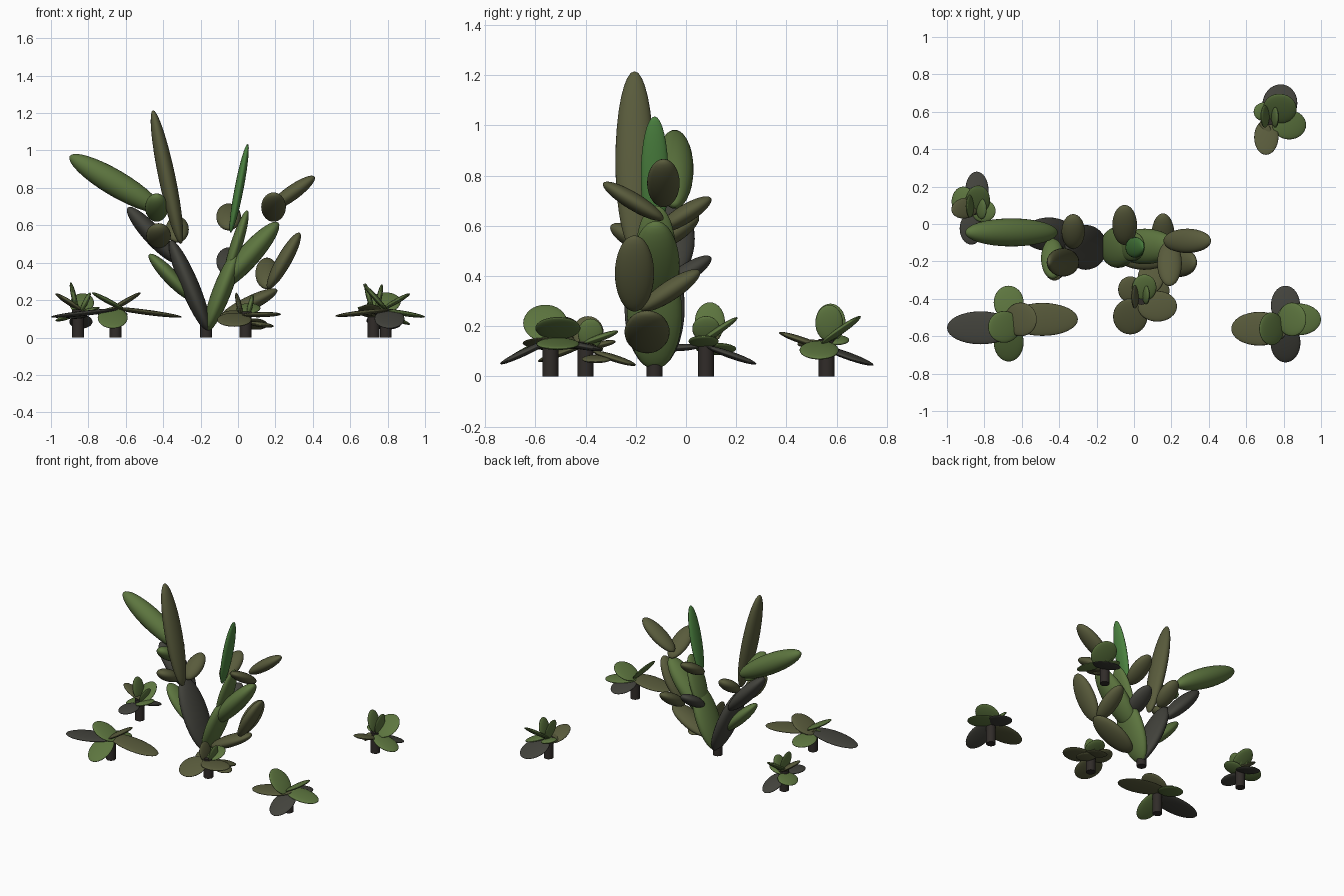
import bpy
from mathutils import Vector, Matrix


def material(name, rgb):
    m = bpy.data.materials.new(name)
    m.diffuse_color = (*rgb, 1)
    return m


MATS = {
    "green": material("leaf_green", (0.11, 0.18, 0.05)),
    "bright": material("leaf_bright", (0.07, 0.22, 0.05)),
    "olive": material("leaf_olive", (0.10, 0.105, 0.045)),
    "grey": material("leaf_grey", (0.055, 0.055, 0.045)),
    "stem": material("stem_brown", (0.03, 0.025, 0.022)),
}


# Leaf or pad: an ellipsoid stretched from base to tip, width axis kept horizontal
def leaf(name, base, tip, width, thick, col):
    base, tip = Vector(base), Vector(tip)
    d = tip - base
    lon = d.normalized()
    side = Vector((0, 0, 1)).cross(lon).normalized()
    nrm = side.cross(lon)
    bpy.ops.mesh.primitive_uv_sphere_add(segments=28, ring_count=16)
    ob = bpy.context.object
    ob.name = name
    m = Matrix((side * width, nrm * thick, lon * d.length / 2)).transposed().to_4x4()
    if m.determinant() < 0:
        m = Matrix((-side * width, nrm * thick, lon * d.length / 2)).transposed().to_4x4()
    m.translation = (base + tip) / 2
    ob.data.transform(m)
    ob.data.materials.append(MATS[col])
    bpy.ops.object.shade_smooth()


def stem(name, x, y, h):
    bpy.ops.mesh.primitive_cylinder_add(vertices=20, radius=0.032, depth=h,
                                        location=(x, y, h / 2))
    ob = bpy.context.object
    ob.name = name
    ob.data.materials.append(MATS["stem"])
    bpy.ops.object.shade_smooth_by_angle()


# Big plant: pads leaning left or right (y, base x z, tip x z, width, thickness)
def side_pad(name, y, bx, bz, tx, tz, w, t, col):
    leaf(name, (bx, y, bz), (tx, y, tz), w, t, col)


stem("big_stem", -0.17, -0.125, 0.12)
side_pad("left_base_pad", -0.125, -0.155, 0.03, -0.36, 0.52, 0.12, 0.05, "grey")
side_pad("left_middle_pad", -0.055, -0.32, 0.40, -0.59, 0.695, 0.09, 0.05, "grey")
side_pad("left_top_pad", -0.045, -0.41, 0.68, -0.90, 0.97, 0.075, 0.07, "green")
side_pad("left_low_pad", -0.13, -0.24, 0.20, -0.475, 0.445, 0.08, 0.04, "green")
side_pad("tall_pad", -0.205, -0.305, 0.50, -0.455, 1.215, 0.076, 0.045, "olive")
side_pad("right_base_pad", -0.125, -0.17, 0.03, 0.0, 0.47, 0.11, 0.05, "green")
side_pad("middle_pad", -0.12, -0.07, 0.30, 0.05, 0.68, 0.08, 0.032, "green")
side_pad("middle_top_pad", -0.125, -0.04, 0.56, 0.052, 1.035, 0.055, 0.024, "bright")
side_pad("right_middle_pad", -0.12, -0.10, 0.26, 0.215, 0.615, 0.095, 0.06, "green")
side_pad("right_top_pad", -0.09, 0.16, 0.68, 0.41, 0.86, 0.065, 0.04, "olive")
side_pad("right_outer_pad", -0.205, 0.16, 0.26, 0.33, 0.56, 0.078, 0.04, "olive")
side_pad("right_low_pad", -0.155, -0.10, 0.10, 0.21, 0.255, 0.09, 0.04, "olive")


# Big plant: pads leaning forward or back (x, base y z, tip y z, width, thickness)
def cross_pad(name, x, by, bz, ty, tz, w, t, col):
    leaf(name, (x, by, bz), (x, ty, tz), w, t, col)


cross_pad("left_front_upper_pad", -0.435, -0.08, 0.63, -0.29, 0.76, 0.062, 0.045, "green")
cross_pad("left_front_lower_pad", -0.425, -0.10, 0.49, -0.30, 0.60, 0.066, 0.042, "olive")
cross_pad("left_back_pad", -0.325, -0.13, 0.515, 0.05, 0.64, 0.062, 0.04, "olive")
cross_pad("middle_back_upper_pad", -0.05, -0.11, 0.58, 0.10, 0.71, 0.066, 0.037, "olive")
cross_pad("middle_back_lower_pad", -0.05, -0.11, 0.34, 0.10, 0.475, 0.066, 0.037, "grey")
cross_pad("right_front_pad", 0.19, -0.09, 0.625, -0.33, 0.77, 0.066, 0.035, "olive")
cross_pad("right_back_pad", 0.155, -0.18, 0.265, 0.055, 0.42, 0.062, 0.04, "olive")


# Small plants: short stem and a rosette of (base, tip, width, colour) leaves
def rosette(name, x, y, h, leaves):
    stem(name + "_stem", x, y, h)
    for i, (base, tip, w, col) in enumerate(leaves):
        leaf(f"{name}_leaf_{i + 1}", base, tip, w, 0.014, col)


rosette("front_left", -0.655, -0.54, 0.14, [
    ((-0.64, -0.555, 0.15), (-1.0, -0.555, 0.11), 0.088, "grey"),
    ((-0.68, -0.51, 0.16), (-0.30, -0.51, 0.11), 0.088, "olive"),
    ((-0.67, -0.51, 0.14), (-0.67, -0.33, 0.11), 0.08, "green"),
    ((-0.67, -0.53, 0.16), (-0.67, -0.735, 0.05), 0.08, "green"),
    ((-0.61, -0.55, 0.15), (-0.78, -0.55, 0.24), 0.085, "green"),
    ((-0.69, -0.51, 0.14), (-0.52, -0.51, 0.24), 0.09, "olive"),
])
rosette("front_right", 0.79, -0.54, 0.14, [
    ((0.82, -0.56, 0.15), (0.52, -0.56, 0.115), 0.09, "olive"),
    ((0.76, -0.51, 0.15), (1.0, -0.51, 0.11), 0.085, "green"),
    ((0.81, -0.54, 0.145), (0.81, -0.33, 0.105), 0.078, "grey"),
    ((0.81, -0.53, 0.15), (0.81, -0.74, 0.05), 0.08, "grey"),
    ((0.80, -0.56, 0.14), (0.67, -0.56, 0.285), 0.088, "green"),
    ((0.77, -0.51, 0.15), (0.92, -0.51, 0.235), 0.09, "green"),
])
rosette("front_middle", 0.04, -0.40, 0.14, [
    ((-0.02, -0.40, 0.13), (-0.02, -0.59, 0.06), 0.092, "olive"),
    ((0.02, -0.44, 0.12), (0.23, -0.44, 0.125), 0.082, "olive"),
    ((-0.02, -0.42, 0.11), (-0.02, -0.28, 0.14), 0.065, "olive"),
    ((0.05, -0.41, 0.13), (0.06, -0.27, 0.18), 0.065, "green"),
    ((0.08, -0.37, 0.10), (0.10, -0.20, 0.045), 0.07, "olive"),
    ((0.05, -0.35, 0.08), (0.19, -0.36, 0.06), 0.06, "olive"),
    ((0.02, -0.39, 0.11), (-0.01, -0.39, 0.24), 0.062, "olive"),
    ((0.05, -0.38, 0.11), (0.08, -0.38, 0.23), 0.05, "green"),
])
rosette("back_left", -0.855, 0.08, 0.15, [
    ((-0.84, 0.08, 0.12), (-0.84, 0.28, 0.05), 0.062, "grey"),
    ((-0.87, 0.07, 0.12), (-0.74, 0.07, 0.16), 0.06, "green"),
    ((-0.85, 0.12, 0.13), (-0.975, 0.12, 0.09), 0.08, "green"),
    ((-0.87, 0.06, 0.12), (-0.87, -0.11, 0.11), 0.062, "grey"),
    ((-0.84, 0.05, 0.13), (-0.83, 0.205, 0.235), 0.065, "green"),
    ((-0.83, 0.10, 0.14), (-0.975, 0.07, 0.235), 0.055, "olive"),
    ((-0.86, 0.095, 0.14), (-0.895, 0.095, 0.295), 0.06, "green"),
    ((-0.84, 0.08, 0.14), (-0.79, 0.08, 0.24), 0.055, "green"),
])
rosette("back_right", 0.725, 0.56, 0.15, [
    ((0.76, 0.54, 0.12), (0.80, 0.745, 0.045), 0.093, "grey"),
    ((0.74, 0.53, 0.14), (0.92, 0.53, 0.07), 0.078, "green"),
    ((0.71, 0.56, 0.11), (0.705, 0.37, 0.175), 0.065, "olive"),
    ((0.77, 0.54, 0.13), (0.79, 0.695, 0.24), 0.09, "green"),
    ((0.72, 0.575, 0.14), (0.68, 0.575, 0.29), 0.06, "green"),
    ((0.74, 0.57, 0.14), (0.77, 0.57, 0.285), 0.055, "green"),
    ((0.75, 0.60, 0.13), (0.64, 0.60, 0.16), 0.05, "green"),
    ((0.73, 0.51, 0.14), (0.68, 0.49, 0.12), 0.06, "olive"),
])
